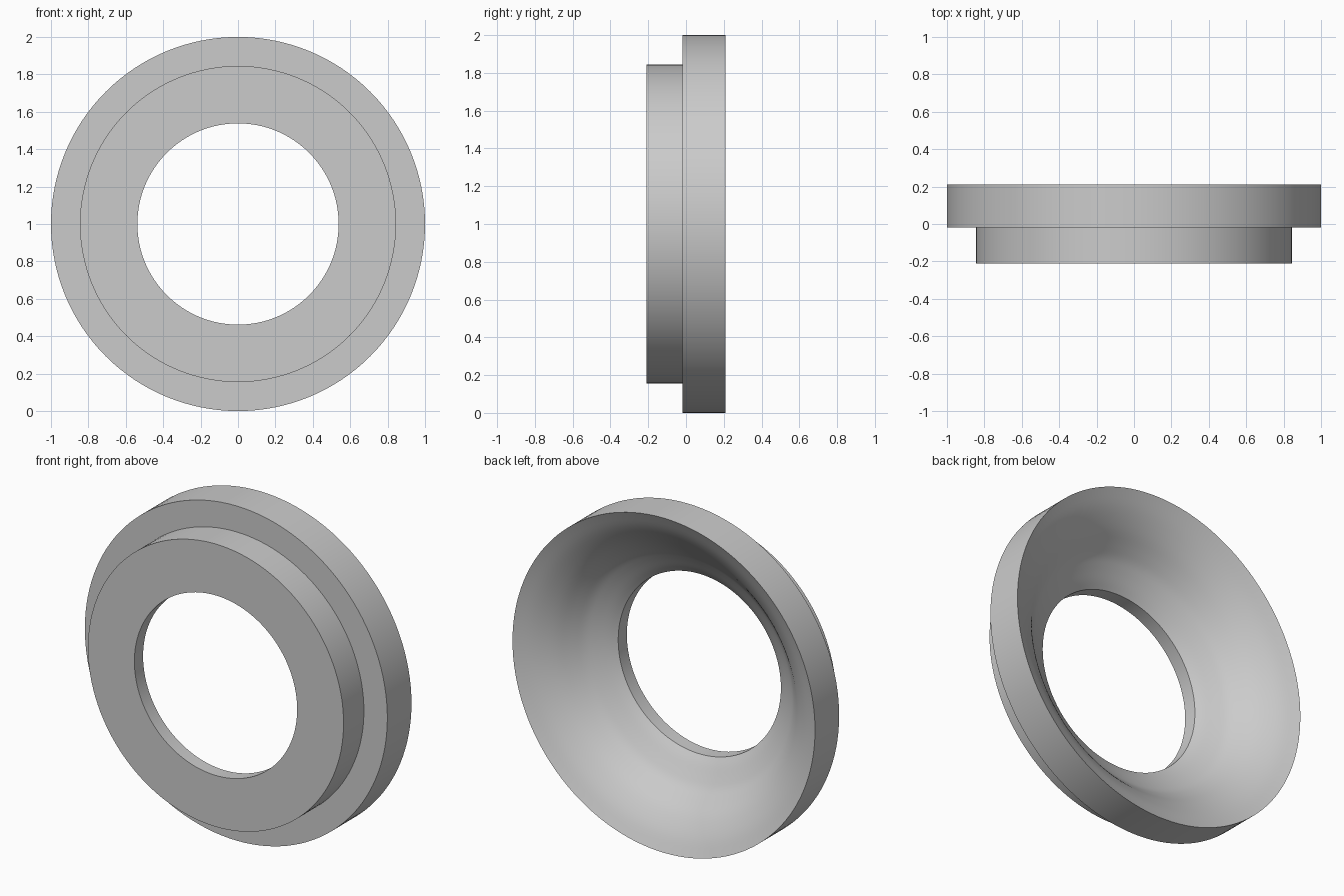
import bpy, bmesh, math
from mathutils import Vector

cube = bpy.data.objects.get("Cube")
if cube:
    bpy.data.objects.remove(cube, do_unlink=True)

# Plain grey finish
grey = bpy.data.materials.new("plain grey")
grey.use_nodes = True
colour = (0.6, 0.6, 0.6, 1)
grey.diffuse_color = colour
grey.node_tree.nodes["Principled BSDF"].inputs["Base Color"].default_value = colour


def lathe(name, profile, steps=128):
    """Spin a closed (radius, y) profile around the y axis through z = 1."""
    bm = bmesh.new()
    verts = [bm.verts.new((r, y, 1)) for r, y in profile]
    edges = [bm.edges.new((a, b)) for a, b in zip(verts, verts[1:] + verts[:1])]
    bmesh.ops.spin(bm, geom=verts + edges, cent=(0, 0, 1), axis=(0, 1, 0),
                   angle=math.tau, steps=steps, use_duplicate=False)
    bmesh.ops.remove_doubles(bm, verts=bm.verts, dist=0.0001)
    bmesh.ops.recalc_face_normals(bm, faces=bm.faces)
    mesh = bpy.data.meshes.new(name)
    bm.to_mesh(mesh)
    bm.free()
    obj = bpy.data.objects.new(name, mesh)
    bpy.context.collection.objects.link(obj)
    mesh.materials.append(grey)
    return obj


def smooth_path(points, steps=4):
    """Round a run of profile points with a Catmull-Rom curve."""
    pts = [Vector(p) for p in points]
    pts = [2 * pts[0] - pts[1]] + pts + [2 * pts[-1] - pts[-2]]
    out = []
    for a, b, c, d in zip(pts, pts[1:], pts[2:], pts[3:]):
        for i in range(steps):
            t = i / steps
            out.append(0.5 * (2 * b + (c - a) * t + (2 * a - 5 * b + 4 * c - d) * t ** 2
                              + (3 * b - a - 3 * c + d) * t ** 3))
    return out + [pts[-2]]


# Flared back opening, shallow at the rim and steeper towards the bore
flare = smooth_path([(1, 0.21), (0.9, 0.16), (0.81, 0.095), (0.74, 0.025),
                     (0.69, -0.025), (0.64, -0.06), (0.58, -0.098), (0.538, -0.128)])

# Stepped outside: bore, front face, narrow collar, shoulder, wide rim
outside = [(0.538, -0.21), (0.845, -0.21), (0.845, -0.018), (1, -0.018)]

ring = lathe("flared_ring", flare + outside)
bpy.ops.object.select_all(action='DESELECT')
ring.select_set(True)
bpy.context.view_layer.objects.active = ring
bpy.ops.object.shade_smooth_by_angle(angle=math.radians(35))
